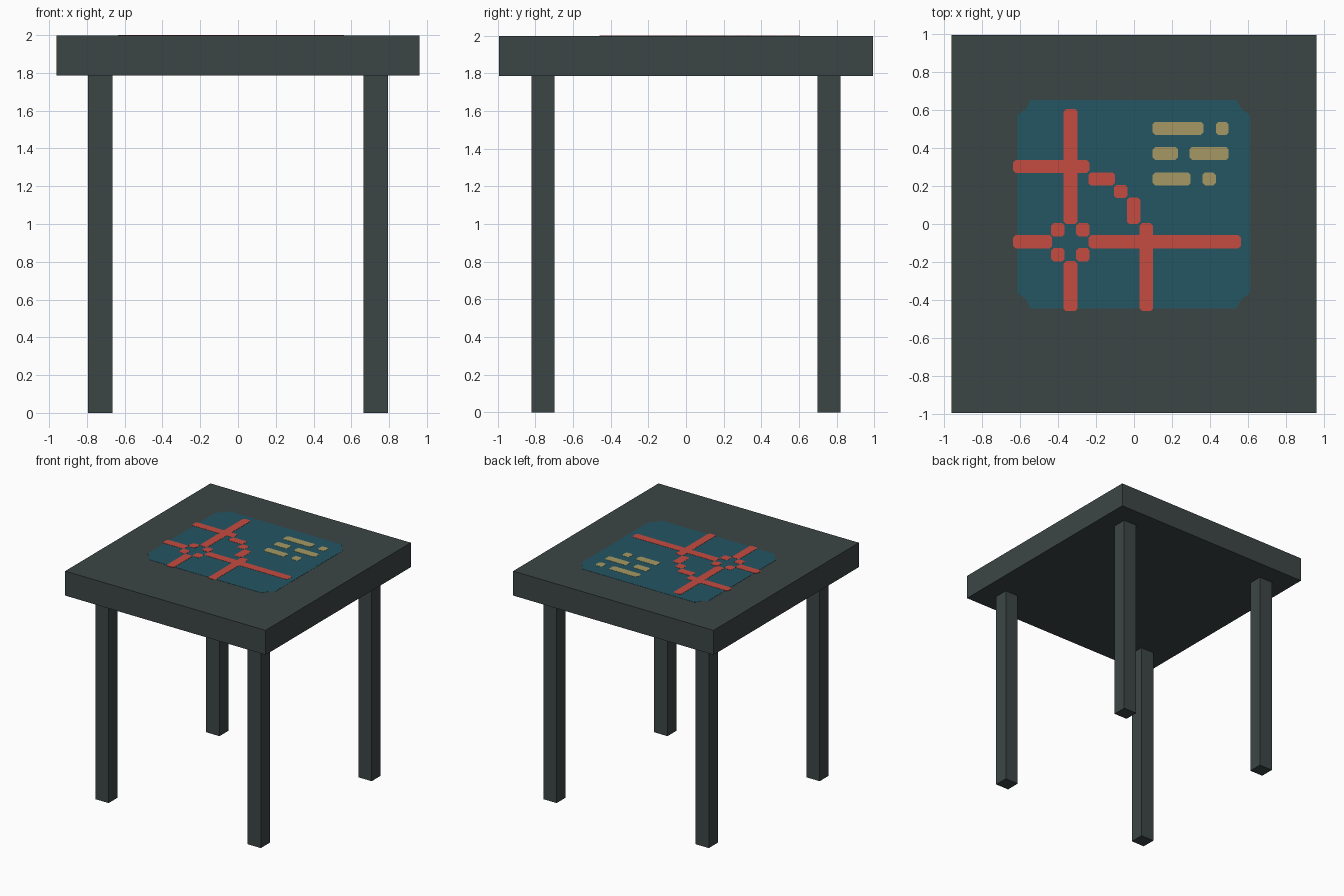
import bpy
import bmesh

if "Cube" in bpy.data.objects:
    bpy.data.objects.remove(bpy.data.objects["Cube"])


def material(name, rgb):
    """Flat colour given as 0-255 sRGB, stored as linear."""
    def lin(c):
        c /= 255
        return c / 12.92 if c <= 0.04045 else ((c + 0.055) / 1.055) ** 2.4
    m = bpy.data.materials.new(name)
    m.diffuse_color = (*[lin(c) for c in rgb], 1)
    m.use_nodes = True
    m.node_tree.nodes["Principled BSDF"].inputs["Base Color"].default_value = m.diffuse_color
    return m


SLATE = material("dark slate", (60, 70, 69))
TEAL = material("map teal", (35, 86, 99))
RED = material("road red", (197, 76, 65))
TAN = material("label tan", (166, 153, 99))


def finish(name, bm, mat):
    bmesh.ops.recalc_face_normals(bm, faces=bm.faces)
    mesh = bpy.data.meshes.new(name)
    bm.to_mesh(mesh)
    bm.free()
    mesh.materials.append(mat)
    bpy.context.collection.objects.link(bpy.data.objects.new(name, mesh))


def extrude_outline(bm, points, z0, z1):
    face = bm.faces.new([bm.verts.new((x, y, z0)) for x, y in points])
    top = bmesh.ops.extrude_face_region(bm, geom=[face])["geom"]
    verts = [v for v in top if isinstance(v, bmesh.types.BMVert)]
    bmesh.ops.translate(bm, verts=verts, vec=(0, 0, z1 - z0))


def rect(x0, x1, y0, y1):
    return [(x0, y0), (x1, y0), (x1, y1), (x0, y1)]


def clipped(x0, x1, y0, y1, c=0.013):
    """Rectangle with small cut corners."""
    return [(x0 + c, y0), (x1 - c, y0), (x1, y0 + c), (x1, y1 - c),
            (x1 - c, y1), (x0 + c, y1), (x0, y1 - c), (x0, y0 + c)]


def slab(name, outlines, z0, z1, mat):
    bm = bmesh.new()
    for pts in outlines:
        extrude_outline(bm, pts, z0, z1)
    finish(name, bm, mat)


# Table top and four square legs
TOP, UNDER = 1.997, 1.785
slab("table_top", [rect(-0.96, 0.96, -0.994, 0.994)], UNDER, TOP, SLATE)
for sx, side in ((-1, "left"), (1, "right")):
    for sy, end in ((-1, "front"), (1, "back")):
        x0, x1 = sorted((sx * 0.665, sx * 0.793))
        y0, y1 = sorted((sy * 0.697, sy * 0.82))
        slab(f"{end}_{side}_leg", [rect(x0, x1, y0, y1)], 0, UNDER, SLATE)

# Teal map panel with notched corners
cx, cy, hx, hy = -0.002, 0.105, 0.611, 0.548
corner = [(hx, hy - 0.08), (hx - 0.045, hy - 0.048), (hx - 0.07, hy)]
panel = []
for sx, sy in ((1, 1), (-1, 1), (-1, -1), (1, -1)):
    pts = corner if sx * sy > 0 else corner[::-1]
    panel += [(cx + sx * x, cy + sy * y) for x, y in pts]
slab("map_panel", [panel], TOP, TOP + 0.0015, TEAL)

# Red roads: straights, stepped diagonal and ring of four blocks
roads = [
    (-0.37, -0.297, 0.0, 0.605), (-0.37, -0.297, -0.458, -0.195),
    (-0.635, -0.235, 0.268, 0.337), (-0.24, -0.10, 0.203, 0.271),
    (-0.105, -0.034, 0.136, 0.206), (-0.038, 0.034, 0.0, 0.139),
    (0.03, 0.1, -0.458, 0.004),
    (-0.635, -0.43, -0.128, -0.058), (-0.238, 0.562, -0.128, -0.058),
]
roads += [(x, x + 0.071, y, y + 0.071)
          for x in (-0.436, -0.304) for y in (-0.197, -0.066)]
slab("map_roads", [clipped(*r) for r in roads], TOP, TOP + 0.003, RED)

# Tan dashes in three rows
dashes = [
    (0.537, 0.098, 0.366), (0.537, 0.43, 0.498),
    (0.405, 0.098, 0.231), (0.405, 0.292, 0.498),
    (0.271, 0.098, 0.298), (0.271, 0.36, 0.43),
]
slab("map_dashes", [clipped(x0, x1, y - 0.068, y) for y, x0, x1 in dashes],
     TOP, TOP + 0.003, TAN)
